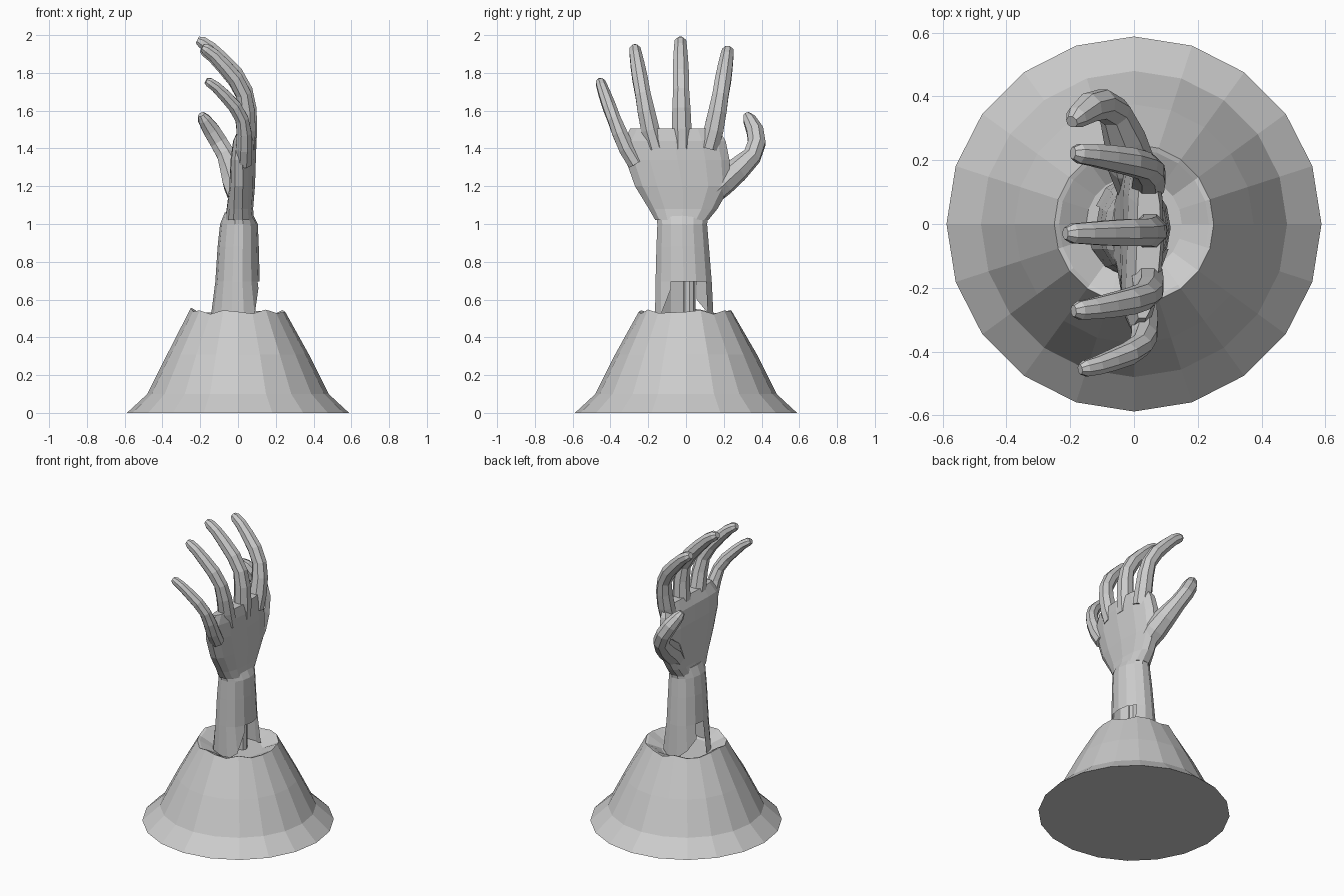
import bpy, math
from mathutils import Vector

if "Cube" in bpy.data.objects:
    bpy.data.objects.remove(bpy.data.objects["Cube"])


def make(name, verts, faces):
    mesh = bpy.data.meshes.new(name)
    mesh.from_pydata(verts, [], faces)
    mesh.update()
    ob = bpy.data.objects.new(name, mesh)
    bpy.context.collection.objects.link(ob)
    return ob


def loft(name, rings, cap_start=True, cap_end=True, skip=()):
    """Bridge equal-sized vertex rings; skip holds (ring, side) faces left open."""
    n = len(rings[0])
    verts = [v for r in rings for v in r]
    faces = [(k * n + i, k * n + (i + 1) % n, (k + 1) * n + (i + 1) % n, (k + 1) * n + i)
             for k in range(len(rings) - 1) for i in range(n) if (k, i) not in skip]
    if cap_start:
        faces.append(tuple(reversed(range(n))))
    if cap_end:
        faces.append(tuple(range((len(rings) - 1) * n, len(rings) * n)))
    return make(name, verts, faces)


def section(z, x0, x1, y0, y1, n=14, power=2.0, arch=0.0):
    """Horizontal rounded cross-section between the given limits."""
    ring = []
    for i in range(n):
        a = 2 * math.pi * i / n
        c, s = math.cos(a), math.sin(a)
        x = (x0 + x1) / 2 + (x1 - x0) / 2 * math.copysign(abs(c) ** (2 / power), c)
        y = (y0 + y1) / 2 + (y1 - y0) / 2 * math.copysign(abs(s) ** (2 / power), s)
        ring.append((x - arch * y * y, y, z))
    return ring


def digit(name, pts, n=8):
    """Faceted finger swept through (x, y, z, radius) points."""
    p = [Vector(q[:3]) for q in pts]
    rings = []
    for k, q in enumerate(pts):
        t = (p[min(k + 1, len(p) - 1)] - p[max(k - 1, 0)]).normalized()
        side = (Vector((0, 1, 0)) - t * t.y).normalized()
        out = side.cross(t)
        rings.append([p[k] + q[3] * (math.cos(a) * out + math.sin(a) * side)
                      for a in (2 * math.pi * (i + 0.5) / n for i in range(n))])
    return loft(name, rings)


# Flared base with a broken rim and a shallow crater
rings = []
for r, z in [(0.588, 0), (0.48, 0.1), (0.375, 0.31), (0.25, 0.535), (0.235, 0.53), (0.15, 0.485)]:
    ring = []
    for i in range(20):
        a = math.radians(18 * i)
        dz = (0.012 * math.sin(i * 2.3) + (0.03 if i == 10 else 0)) if 0.5 < z else 0
        ring.append((r * math.cos(a), r * math.sin(a), z + dz))
    rings.append(ring)
loft("base", rings)

# Central rod inside the torn forearm
loft("inner_rod", [section(z, -0.02, 0.052, -0.015, 0.05, n=8) for z in (0.48, 0.95)])

# Forearm shell with hanging torn strips at the bottom
torn = section(0.5, -0.145, 0.145, -0.168, 0.15)
drops = [0.69, 0.64, 0.5, 0.48, 0.48, 0.53, 0.6, 0.48, 0.48, 0.5, 0.5, 0.48, 0.52, 0.66]
upper = section(0.695, -0.12, 0.115, -0.165, 0.14)
strips = []
for low, up, z in zip(torn, upper, drops):
    f = (0.695 - z) / 0.195
    strips.append((up[0] + (low[0] - up[0]) * f, up[1] + (low[1] - up[1]) * f, z))
loft("forearm", [strips, upper,
                 section(0.88, -0.108, 0.11, -0.16, 0.125),
                 section(1.0, -0.095, 0.105, -0.155, 0.115),
                 section(1.06, -0.07, 0.075, -0.165, 0.125)],
     cap_start=False, skip={(0, 0), (0, 1), (0, 6), (0, 13)})

# Palm
loft("palm", [section(z, x0, x1, y0, y1, 14, 2.6, 0.25) for z, x0, x1, y0, y1 in [
    (1.02, -0.07, 0.085, -0.165, 0.12),
    (1.08, -0.06, 0.08, -0.2, 0.17),
    (1.2, -0.045, 0.09, -0.275, 0.24),
    (1.34, -0.035, 0.095, -0.325, 0.235),
    (1.44, -0.02, 0.095, -0.335, 0.215),
    (1.505, 0.01, 0.085, -0.3, 0.175)]])

# Fingers: root, tip (y, z), size; all follow one shared curl towards -x
curl = [(0.0, 0.045, 0.056), (0.18, 0.05, 0.056), (0.36, 0.05, 0.052), (0.52, 0.035, 0.046),
        (0.67, -0.015, 0.046), (0.8, -0.085, 0.042), (0.9, -0.145, 0.037),
        (0.955, -0.192, 0.033), (0.975, -0.215, 0.02)]
for name, y0, z0, y1, z1, size, reach in [
        ("index_finger", 0.12, 1.4, 0.225, 1.94, 1.0, 0.9),
        ("middle_finger", -0.02, 1.4, -0.03, 1.99, 1.0, 1.0),
        ("ring_finger", -0.16, 1.4, -0.275, 1.95, 0.95, 0.88),
        ("little_finger", -0.265, 1.32, -0.46, 1.77, 0.82, 0.76)]:
    off = -0.25 * y0 * y0
    digit(name, [((x - 0.05) * reach + 0.05 + off, y0 + (y1 - y0) * t ** 0.8, z0 + (z1 - z0) * t, r * size)
                 for t, x, r in curl])

# Thumb
digit("thumb", [(0.01, 0.1, 1.13, 0.06), (-0.01, 0.19, 1.22, 0.075), (-0.03, 0.27, 1.285, 0.066),
                (-0.06, 0.35, 1.36, 0.052), (-0.1, 0.375, 1.43, 0.05), (-0.14, 0.365, 1.495, 0.048),
                (-0.18, 0.335, 1.555, 0.036), (-0.195, 0.32, 1.58, 0.02)])
